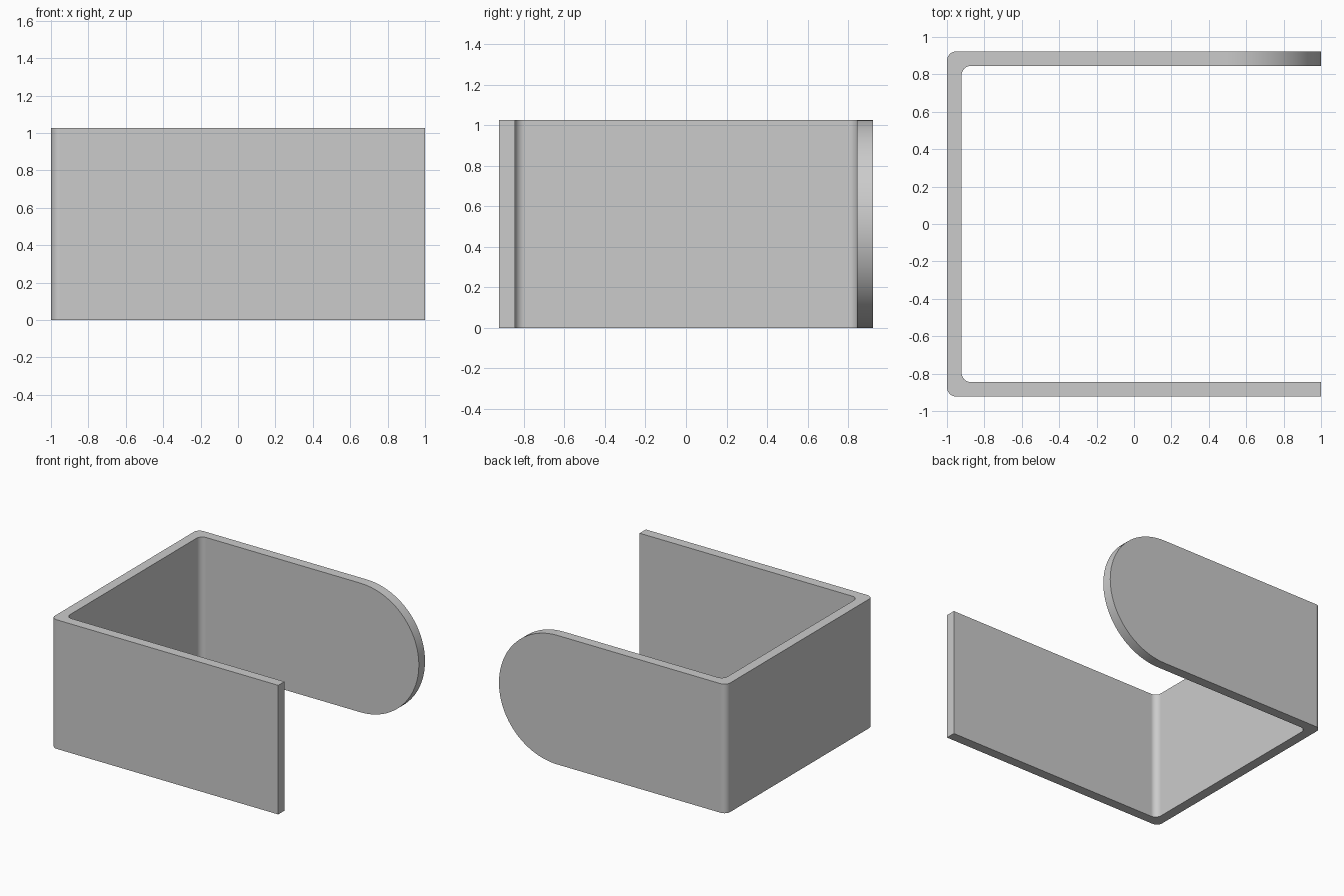
import bpy, bmesh
from math import cos, sin, pi

if "Cube" in bpy.data.objects:
    bpy.data.objects.remove(bpy.data.objects["Cube"])

H, HY, T = 1.027, 0.923, 0.078      # height, half depth, wall thickness
R = 0.05                            # corner radius, inside and outside
RE = H / 2                          # radius of the rounded back end
XE = 1 - RE                         # where the rounded end starts


def arc(cx, cy, r, a0, a1, n):
    return [(cx + r * cos(a0 + (a1 - a0) * i / n),
             cy + r * sin(a0 + (a1 - a0) * i / n)) for i in range(n + 1)]


# Plan outline of the U-shaped band, counter-clockwise from the back end
xi, yi = -1 + T, HY - T
plan = [(XE, HY)]
plan += arc(-1 + R, HY - R, R, pi / 2, pi, 8)
plan += arc(-1 + R, -HY + R, R, pi, 1.5 * pi, 8)
plan += [(1, -HY), (1, -yi)]
plan += arc(xi + R, -yi + R, R, 1.5 * pi, pi, 8)
plan += arc(xi + R, yi - R, R, pi, pi / 2, 8)
plan += [(XE, yi)]

bm = bmesh.new()
low = [bm.verts.new((x, y, 0)) for x, y in plan]
top = [bm.verts.new((x, y, H)) for x, y in plan]
bm.faces.new(low[::-1])
bm.faces.new(top)
for i in range(len(plan) - 1):      # the back end stays open for the rounded tip
    bm.faces.new((low[i], low[i + 1], top[i + 1], top[i]))

# Half-round tip of the back wall
tip = arc(XE, RE, RE, -pi / 2, pi / 2, 48)
outer = [bm.verts.new((x, HY, z)) for x, z in tip]
inner = [bm.verts.new((x, yi, z)) for x, z in tip]
bm.faces.new(outer)
bm.faces.new(inner)
for i in range(len(tip) - 1):
    bm.faces.new((outer[i], outer[i + 1], inner[i + 1], inner[i]))

bmesh.ops.remove_doubles(bm, verts=bm.verts, dist=1e-4)
bmesh.ops.recalc_face_normals(bm, faces=bm.faces)
mesh = bpy.data.meshes.new("bracket")
bm.to_mesh(mesh)
bm.free()
obj = bpy.data.objects.new("bracket", mesh)
bpy.context.collection.objects.link(obj)

# Smooth corners, flat walls
bpy.context.view_layer.objects.active = obj
obj.select_set(True)
bpy.ops.object.shade_smooth_by_angle(angle=pi / 6)
mod = obj.modifiers.new("flat_walls", 'WEIGHTED_NORMAL')
mod.keep_sharp = True
